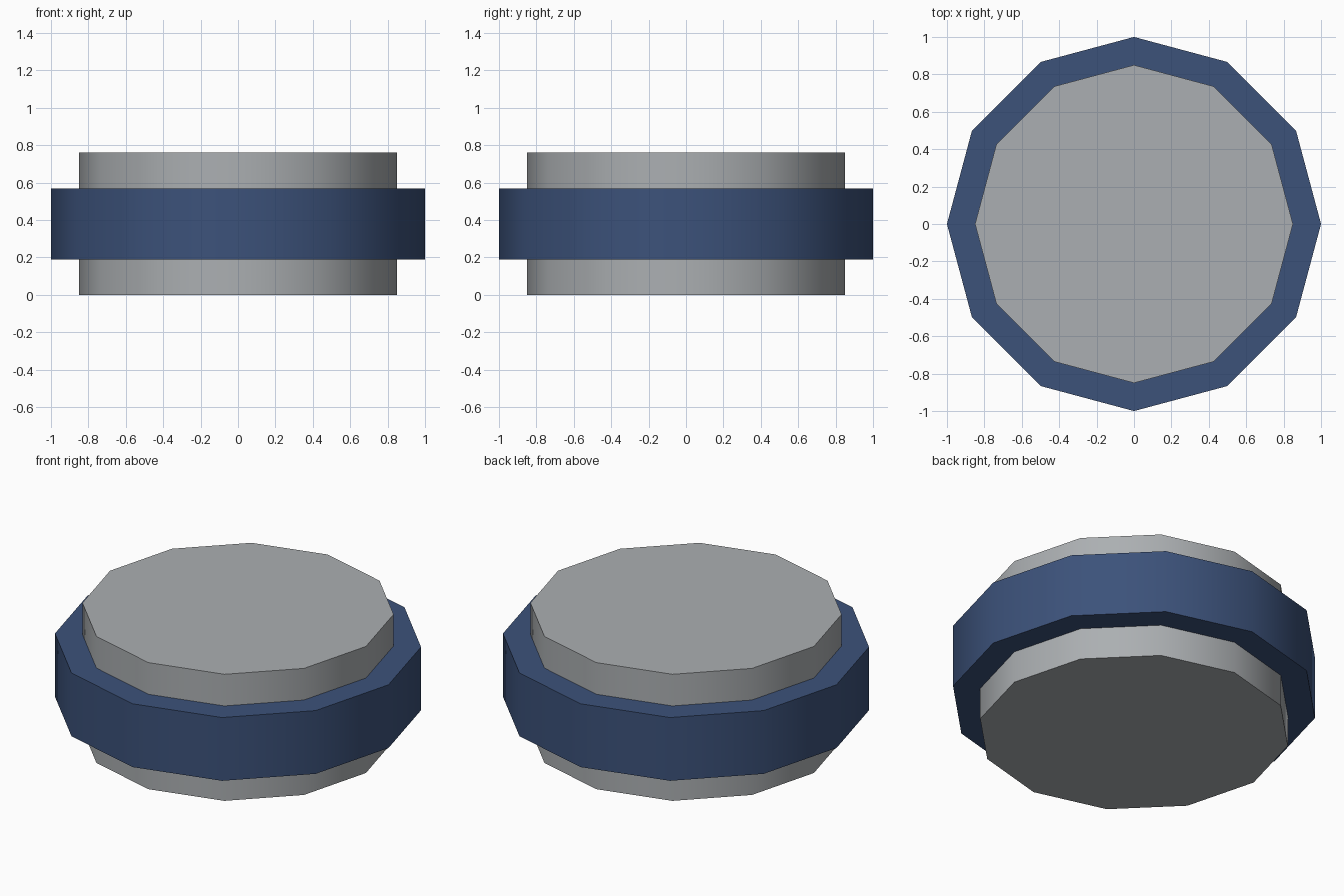
import bpy
import math

cube = bpy.data.objects.get("Cube")
if cube:
    bpy.data.objects.remove(cube, do_unlink=True)

SIDES = 12
HEIGHT = 0.76


def make_material(name, rgb):
    mat = bpy.data.materials.new(name)
    mat.use_nodes = True
    mat.diffuse_color = (*rgb, 1)
    mat.node_tree.nodes["Principled BSDF"].inputs["Base Color"].default_value = (*rgb, 1)
    return mat


def make_disc(name, radius, depth, mat):
    # Twelve-sided drum, smooth around the rim and sharp at the caps
    bpy.ops.mesh.primitive_cylinder_add(
        vertices=SIDES, radius=radius, depth=depth, location=(0, 0, HEIGHT / 2))
    obj = bpy.context.object
    obj.name = name
    obj.data.name = name
    obj.data.materials.append(mat)
    bpy.ops.object.shade_smooth_by_angle(angle=math.radians(40))
    return obj


grey = make_material("light grey", (0.41, 0.43, 0.445))
blue = make_material("navy blue", (0.045, 0.084, 0.195))

# Grey core running the full height
make_disc("core_disc", 0.85, HEIGHT, grey)

# Wider blue band around the middle
make_disc("outer_band", 1.0, HEIGHT / 2, blue)
